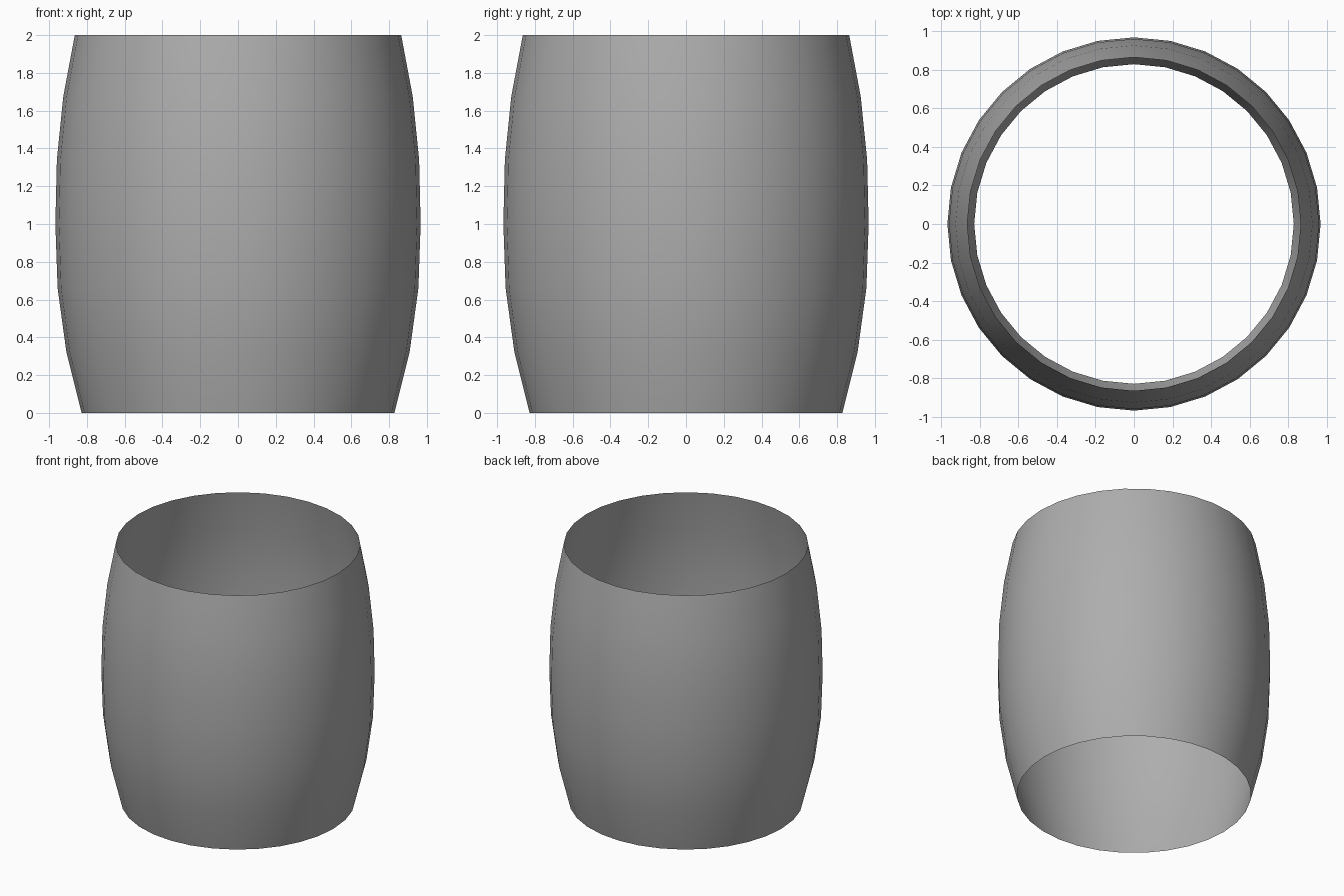
import bpy, bmesh
from math import cos, sin, tau

if "Cube" in bpy.data.objects:
    bpy.data.objects.remove(bpy.data.objects["Cube"])

SIDES = 32
# Barrel profile: (radius, height)
PROFILE = [(0.828, 0.0), (0.909, 0.325), (0.955, 0.66), (0.967, 1.0),
           (0.959, 1.34), (0.925, 1.675), (0.864, 2.0)]

# Open-ended bulging shell
bm = bmesh.new()
rings = [[bm.verts.new((r * cos(tau * i / SIDES), r * sin(tau * i / SIDES), z))
          for i in range(SIDES)] for r, z in PROFILE]
for low, high in zip(rings, rings[1:]):
    for i in range(SIDES):
        j = (i + 1) % SIDES
        bm.faces.new((low[i], low[j], high[j], high[i])).smooth = True

mesh = bpy.data.meshes.new("barrel_shell")
bm.to_mesh(mesh)
bm.free()
barrel = bpy.data.objects.new("barrel_shell", mesh)
bpy.context.collection.objects.link(barrel)

# Dark grey finish
grey = bpy.data.materials.new("dark_grey")
grey.diffuse_color = (0.42, 0.42, 0.42, 1)
grey.use_nodes = True
grey.node_tree.nodes["Principled BSDF"].inputs["Base Color"].default_value = grey.diffuse_color
mesh.materials.append(grey)
